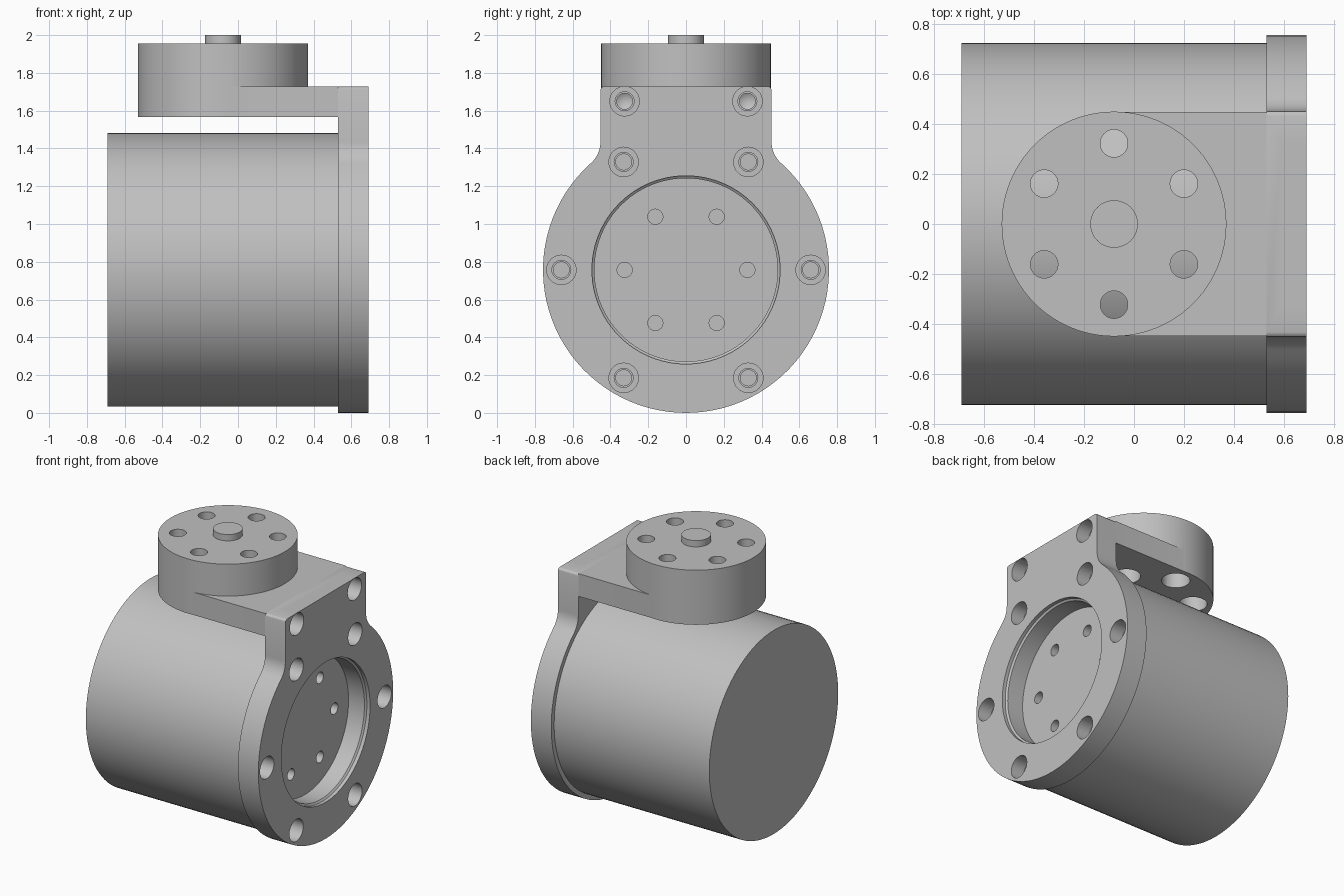
import bpy, bmesh
from math import pi, sin, cos, sqrt, atan2, radians
from mathutils import Matrix, Vector

cube = bpy.data.objects.get("Cube")
if cube:
    bpy.data.objects.remove(cube)

grey = bpy.data.materials.new("plain grey metal")
grey.use_nodes = True
colour = (0.53, 0.53, 0.53, 1)
grey.diffuse_color = colour
grey.node_tree.nodes["Principled BSDF"].inputs["Base Color"].default_value = colour

TURN_X = Matrix.Rotation(pi / 2, 4, 'Y')    # lathe axis along +x
AXIS_Z = 0.757                              # height of the motor axis
PLATE_BACK, PLATE_FRONT = 0.53, 0.69
BASE, ARM_TOP = 1.567, 1.728
DISC_X = -0.08


def lathe(bm, profile, matrix, segs):
    """Closed solid of revolution; profile is (radius, height) from low to high."""
    rings = []
    for r, h in profile:
        if r == 0:
            rings.append([bm.verts.new(matrix @ Vector((0, 0, h)))])
        else:
            rings.append([bm.verts.new(matrix @ Vector((r * cos(2 * pi * i / segs),
                          r * sin(2 * pi * i / segs), h))) for i in range(segs)])
    for a, b in zip(rings, rings[1:]):
        for i in range(segs):
            j = (i + 1) % segs
            if len(a) == 1:
                bm.faces.new((a[0], b[j], b[i]))
            elif len(b) == 1:
                bm.faces.new((a[i], a[j], b[0]))
            else:
                bm.faces.new((a[i], a[j], b[j], b[i]))
    if len(rings[0]) > 1:
        bm.faces.new(rings[0][::-1])
    if len(rings[-1]) > 1:
        bm.faces.new(rings[-1])


def finish(bm, name):
    bmesh.ops.recalc_face_normals(bm, faces=bm.faces)
    mesh = bpy.data.meshes.new(name)
    bm.to_mesh(mesh)
    bm.free()
    mesh.materials.append(grey)
    obj = bpy.data.objects.new(name, mesh)
    bpy.context.collection.objects.link(obj)
    return obj


def combine(obj, other, operation):
    """Apply a boolean and discard the helper."""
    mod = obj.modifiers.new("combine", 'BOOLEAN')
    mod.operation, mod.solver, mod.object = operation, 'EXACT', other
    graph = bpy.context.evaluated_depsgraph_get()
    mesh = bpy.data.meshes.new_from_object(obj.evaluated_get(graph))
    obj.modifiers.clear()
    obj.data = mesh
    bpy.data.objects.remove(other)


def drill(obj, profile, spots, turn, segs=32):
    """Cut the same lathed hole at every spot."""
    bm = bmesh.new()
    for spot in spots:
        lathe(bm, profile, Matrix.Translation(spot) @ turn, segs)
    combine(obj, finish(bm, "cutter"), 'DIFFERENCE')


def circle_spots(radius):
    return [(0, radius * cos(k * pi / 3), AXIS_Z + radius * sin(k * pi / 3))
            for k in range(6)]


centre_x = Matrix.Translation((0, 0, AXIS_Z)) @ TURN_X
bolt_spots = circle_spots(0.66)
top_spots = [(0, side * 0.325, 1.65) for side in (-1, 1)]

# Motor body with threaded holes in its face
bm = bmesh.new()
lathe(bm, [(0.724, -0.69), (0.724, PLATE_BACK)], centre_x, 96)
body = finish(bm, "motor_body")
drill(body, [(0.042, 0.35), (0.042, 0.6)], bolt_spots, TURN_X)
drill(body, [(0.04, 0.38), (0.04, 0.6)], circle_spots(0.325), TURN_X)

# Plate outline: round flange, filleted into a straight neck
R, half, fil = AXIS_Z, 0.453, 0.15
fz = sqrt((R + fil) ** 2 - (half + fil) ** 2)
join = atan2(fz, half + fil)
outline = [(R * cos(t), AXIS_Z + R * sin(t))
           for t in [-pi / 2 + (join + pi / 2) * i / 36 for i in range(37)]]
for i in range(1, 9):
    t = pi + join - join * i / 8
    outline.append((half + fil + fil * cos(t), AXIS_Z + fz + fil * sin(t)))
for i in range(4):
    t = radians(30 * i)
    outline.append((half - 0.02 + 0.02 * cos(t), ARM_TOP - 0.02 + 0.02 * sin(t)))
outline += [(-y, z) for y, z in outline[:0:-1]]

# Mounting plate
bm = bmesh.new()
face = bm.faces.new([bm.verts.new((PLATE_BACK, y, z)) for y, z in outline])
out = bmesh.ops.extrude_face_region(bm, geom=[face])
bmesh.ops.translate(bm, vec=(PLATE_FRONT - PLATE_BACK, 0, 0),
                    verts=[g for g in out["geom"] if isinstance(g, bmesh.types.BMVert)])
plate = finish(bm, "mounting_plate")
drill(plate, [(0.485, 0.4), (0.485, 0.655), (0.498, 0.665), (0.498, 0.8)],
      [(0, 0, AXIS_Z)], TURN_X, 96)
drill(plate, [(0.05, 0.4), (0.05, 0.59), (0.078, 0.59), (0.078, 0.8)],
      bolt_spots + top_spots, TURN_X)

# Output disc with its centre boss, joined to the arm
bm = bmesh.new()
lathe(bm, [(0.45, BASE), (0.45, 1.955), (0.095, 1.955), (0.095, 2.0)],
      Matrix.Translation((DISC_X, 0, 0)), 96)
disc = finish(bm, "output_disc_and_arm")
bm = bmesh.new()
bmesh.ops.create_cube(bm, size=1, matrix=Matrix.Translation(
    ((DISC_X + PLATE_BACK) / 2, 0, (BASE + ARM_TOP) / 2))
    @ Matrix.Diagonal((PLATE_BACK - DISC_X, 0.896, ARM_TOP - BASE, 1)))
combine(disc, finish(bm, "arm"), 'UNION')

# Counterbored through holes in the disc, blind screw holes in the arm end
ring = [(DISC_X + 0.323 * sin(k * pi / 3), 0.323 * cos(k * pi / 3), 0) for k in range(6)]
drill(disc, [(0.092, 1.4), (0.092, 1.78), (0.055, 1.78), (0.055, 2.1)], ring, Matrix())
drill(disc, [(0, 0.33), (0.042, 0.355), (0.042, 0.6)], top_spots, TURN_X)

# Smooth round walls, sharp rims
for obj in (body, plate, disc):
    bpy.ops.object.select_all(action='DESELECT')
    obj.select_set(True)
    bpy.context.view_layer.objects.active = obj
    bpy.ops.object.shade_smooth_by_angle(angle=radians(30))
